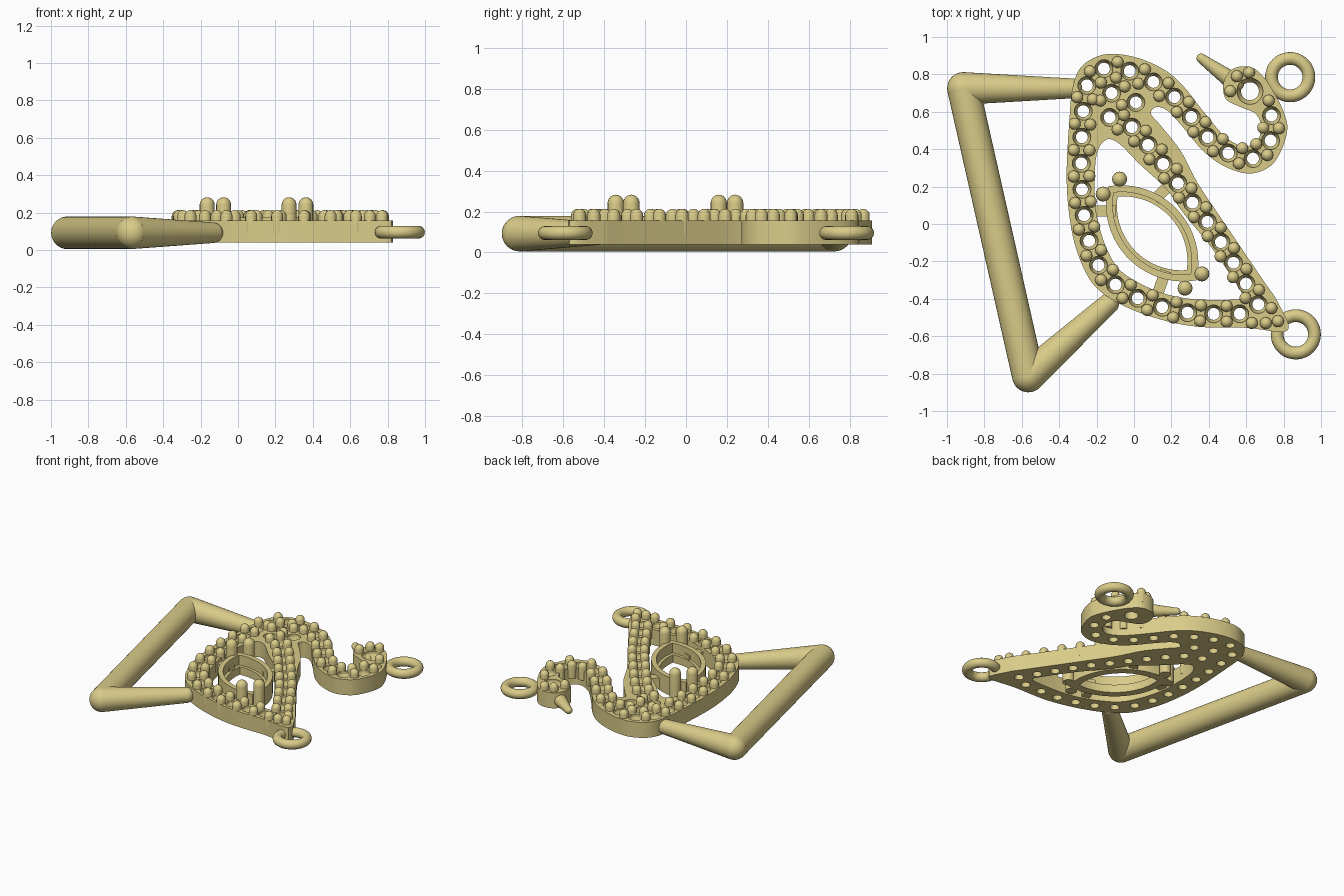
import bpy, bmesh, math
from mathutils import Vector

if "Cube" in bpy.data.objects:
    bpy.data.objects.remove(bpy.data.objects["Cube"])

gold = bpy.data.materials.new("gold")
gold.diffuse_color = (0.70, 0.60, 0.25, 1)
gold.use_nodes = True
gold.node_tree.nodes["Principled BSDF"].inputs["Base Color"].default_value = gold.diffuse_color
MID = 0.092


def add(name, me):
    me.materials.clear()
    me.materials.append(gold)
    ob = bpy.data.objects.new(name, me)
    bpy.context.collection.objects.link(ob)
    bpy.ops.object.select_all(action='DESELECT')
    ob.select_set(True)
    bpy.context.view_layer.objects.active = ob
    bpy.ops.object.shade_smooth_by_angle(angle=math.radians(35))
    return ob


def from_bm(name, bm):
    bmesh.ops.recalc_face_normals(bm, faces=bm.faces)
    me = bpy.data.meshes.new(name)
    bm.to_mesh(me)
    bm.free()
    return add(name, me)


def smooth(pts, closed=True, n=6):
    """Catmull-Rom curve through the points."""
    P = [Vector(p) for p in pts]
    if not closed:
        P = [2 * P[0] - P[1]] + P + [2 * P[-1] - P[-2]]
    N, out = len(P), []
    for i in (range(N) if closed else range(1, N - 2)):
        a, b, c, d = P[i - 1], P[i], P[(i + 1) % N], P[(i + 2) % N]
        for k in range(n):
            t = k / n
            out.append(0.5 * (2 * b + (c - a) * t + (2 * a - 5 * b + 4 * c - d) * t * t
                              + (3 * b - a - 3 * c + d) * t ** 3))
    if not closed:
        out.append(P[-2])
    return out


def resample(pts, step):
    """Evenly spaced points along a polyline."""
    cum = [0]
    for a, b in zip(pts, pts[1:]):
        cum.append(cum[-1] + (b - a).length)
    n = round(cum[-1] / step)
    out, j = [], 0
    for i in range(n + 1):
        s = cum[-1] * i / n
        while j < len(pts) - 2 and cum[j + 1] < s:
            j += 1
        out.append(pts[j].lerp(pts[j + 1], (s - cum[j]) / (cum[j + 1] - cum[j])))
    return out


def slab(name, loops, z0, z1):
    """Flat plate with holes, made from closed loops."""
    cu = bpy.data.curves.new(name, 'CURVE')
    cu.dimensions, cu.fill_mode, cu.extrude = '2D', 'BOTH', (z1 - z0) / 2
    for loop in loops:
        s = cu.splines.new('POLY')
        s.points.add(len(loop) - 1)
        for p, q in zip(s.points, loop):
            p.co = (q[0], q[1], 0, 1)
        s.use_cyclic_u = True
    tmp = bpy.data.objects.new(name + "_curve", cu)
    bpy.context.collection.objects.link(tmp)
    dg = bpy.context.evaluated_depsgraph_get()
    me = bpy.data.meshes.new_from_object(tmp.evaluated_get(dg))
    bpy.data.objects.remove(tmp)
    bm = bmesh.new()
    bm.from_mesh(me)
    bmesh.ops.remove_doubles(bm, verts=bm.verts, dist=1e-5)
    bmesh.ops.translate(bm, verts=bm.verts, vec=(0, 0, (z0 + z1) / 2))
    return from_bm(name, bm)


def circle(c, r, n=20):
    return [(c[0] + r * math.cos(2 * math.pi * i / n), c[1] + r * math.sin(2 * math.pi * i / n)) for i in range(n)]


def lathe(bm, c, profile, n=16, capped=True):
    rings = [[bm.verts.new((x, y, z)) for x, y in circle(c, r, n)] for r, z in profile]
    for a, b in zip(rings, rings[1:]):
        for i in range(n):
            bm.faces.new((a[i], a[(i + 1) % n], b[(i + 1) % n], b[i]))
    if capped:
        bm.faces.new(rings[0][::-1])
        bm.faces.new(rings[-1])


def beads(name, centres, r, z0, z1):
    bm = bmesh.new()
    dome = [(r * math.cos(a), z1 - r + r * math.sin(a)) for a in (0, .35, .7, 1.05, 1.35, 1.52)]
    for c in centres:
        lathe(bm, c, [(r, z0)] + dome)
    from_bm(name, bm)


def rod(bm, a, b, ra, rb, caps=True):
    """Tapered round bar with ball ends."""
    a, b = Vector((*a, MID)), Vector((*b, MID))
    M = Vector((0, 0, 1)).rotation_difference(b - a).to_matrix().to_4x4()
    M.translation = (a + b) / 2
    bmesh.ops.create_cone(bm, cap_ends=True, segments=32, radius1=ra, radius2=rb,
                          depth=(b - a).length, matrix=M)
    for p, r in ((a, ra), (b, rb)):
        s = bmesh.ops.create_uvsphere(bm, u_segments=32, v_segments=16, radius=r)
        bmesh.ops.translate(bm, verts=s['verts'], vec=p)


# Bird outline and wing opening
outer = smooth([(.82, -.57), (.60, -.555), (.35, -.55), (.14, -.51), (-.07, -.43), (-.22, -.32), (-.31, -.13),
                (-.35, .08), (-.36, .29), (-.345, .56), (-.33, .72), (-.29, .83), (-.21, .89), (-.11, .91),
                (.03, .885), (.17, .82), (.27, .73), (.38, .59), (.49, .465), (.59, .415), (.66, .45),
                (.68, .52), (.65, .59), (.57, .625), (.49, .67), (.48, .76), (.53, .83), (.62, .84),
                (.69, .79), (.75, .70), (.80, .60), (.82, .51), (.79, .40), (.73, .31), (.62, .27),
                (.49, .305), (.37, .39), (.26, .52), (.18, .605), (.12, .625), (.09, .59), (.14, .53),
                (.25, .39), (.34, .22), (.48, .01), (.69, -.30), (.77, -.42)])
inner = smooth([(-.15, .45), (-.08, .43), (.03, .32), (.17, .19), (.27, .05), (.41, -.12), (.54, -.31),
                (.58, -.39), (.51, -.405), (.30, -.40), (.14, -.365), (0, -.30), (-.09, -.23),
                (-.155, -.11), (-.20, .05), (-.21, .19), (-.20, .37)])

# Rows of stone seats, with bead pairs between neighbours
row_a = resample(smooth([(.565, -.48), (.27, -.472), (0, -.388), (-.17, -.25), (-.25, -.05), (-.28, .22),
                         (-.275, .55), (-.25, .75), (-.20, .82), (-.09, .83), (.05, .79), (.22, .675),
                         (.32, .555), (.44, .42), (.60, .345), (.705, .40), (.75, .52), (.735, .58)], False), .14)
row_b = resample(smooth([(.665, -.43), (.435, -.05), (.30, .13), (.18, .29), (.10, .39), (0, .51),
                         (-.13, .57)], False), .135)
seats = row_a + row_b + [Vector((-.12, .70)), Vector((.01, .65))]
bead_pos = []
for row in (row_a, row_b):
    for a, b in zip(row, row[1:]):
        d = (b - a).normalized() * .042
        for s in (1, -1):
            bead_pos.append((a + b) / 2 + s * Vector((-d.y, d.x)))
bead_pos += [(.55, .79), (.615, .81), (.515, .71), (.72, .66), (-.065, .635), (-.05, .735), (-.18, .66),
             (.63, -.53), (.705, -.53), (.77, -.52), (.735, -.45)]
HEAD = (.62, .71)

slab("plate_lower", [outer, inner, circle(HEAD, .048)] + [circle(s, .032) for s in seats], .04, .10)
slab("plate_upper", [outer, inner, circle(HEAD, .07)] + [circle(s, .048) for s in seats], .10, .157)
bm = bmesh.new()
for s in seats:
    lathe(bm, s, [(.032, .10), (.048, .14)], 20, False)
lathe(bm, HEAD, [(.048, .10), (.07, .14)], 20, False)
from_bm("stone_seats", bm)
beads("bead_prongs", bead_pos, .032, .09, .213)


# Pointed oval setting in the middle
def lens(L, W, n=20):
    ang = math.atan2(-.25, .235)
    R = (L * L + W * W) / (2 * W)
    half = math.asin(L / R)
    pts = []
    for s in (1, -1):
        for i in range(n):
            t = half * (1 - 2 * i / n)
            x, y = s * R * math.sin(t), s * (R * math.cos(t) - R + W)
            pts.append((.097 + x * math.cos(ang) - y * math.sin(ang),
                        -.05 + x * math.sin(ang) + y * math.cos(ang)))
    return pts


slab("centre_setting_base", [lens(.345, .185), lens(.27, .13)], .04, .10)
slab("centre_setting_rim", [lens(.345, .185), lens(.30, .15)], .10, .175)
beads("centre_prongs", [(-.165, .16), (-.077, .24), (.363, -.267), (.273, -.343)], .04, .04, .282)


# Struts tying the setting to the wing
def strut(a, b, w=.03):
    a, b = Vector(a), Vector(b)
    d = (b - a).normalized() * w
    n = Vector((-d.y, d.x))
    slab("strut", [[a + n, b + n, b - n, a - n]], .05, .13)


strut((-.23, .07), (-.10, .07))
strut((.11, .13), (.19, .21))
strut((.17, -.25), (.12, -.39))

# Heavy bail bars
bm = bmesh.new()
P1, P2 = (-.912, .725), (-.565, -.813)
rod(bm, P1, (-.33, .725), .087, .053)
rod(bm, P1, P2, .087, .087)
rod(bm, P2, (-.135, -.425), .087, .055)
from_bm("bail_bars", bm)

# Beak
bm = bmesh.new()
rod(bm, (.54, .755), (.36, .885), .05, .026)
from_bm("beak", bm)

# Chain rings
for name, c in (("ring_head", (.835, .785)), ("ring_tail", (.865, -.59))):
    bpy.ops.mesh.primitive_torus_add(major_segments=48, minor_segments=16, major_radius=.1,
                                     minor_radius=.034, location=(*c, .095))
    ob = bpy.context.object
    ob.name = name
    ob.data.materials.append(gold)
    bpy.ops.object.shade_smooth()
